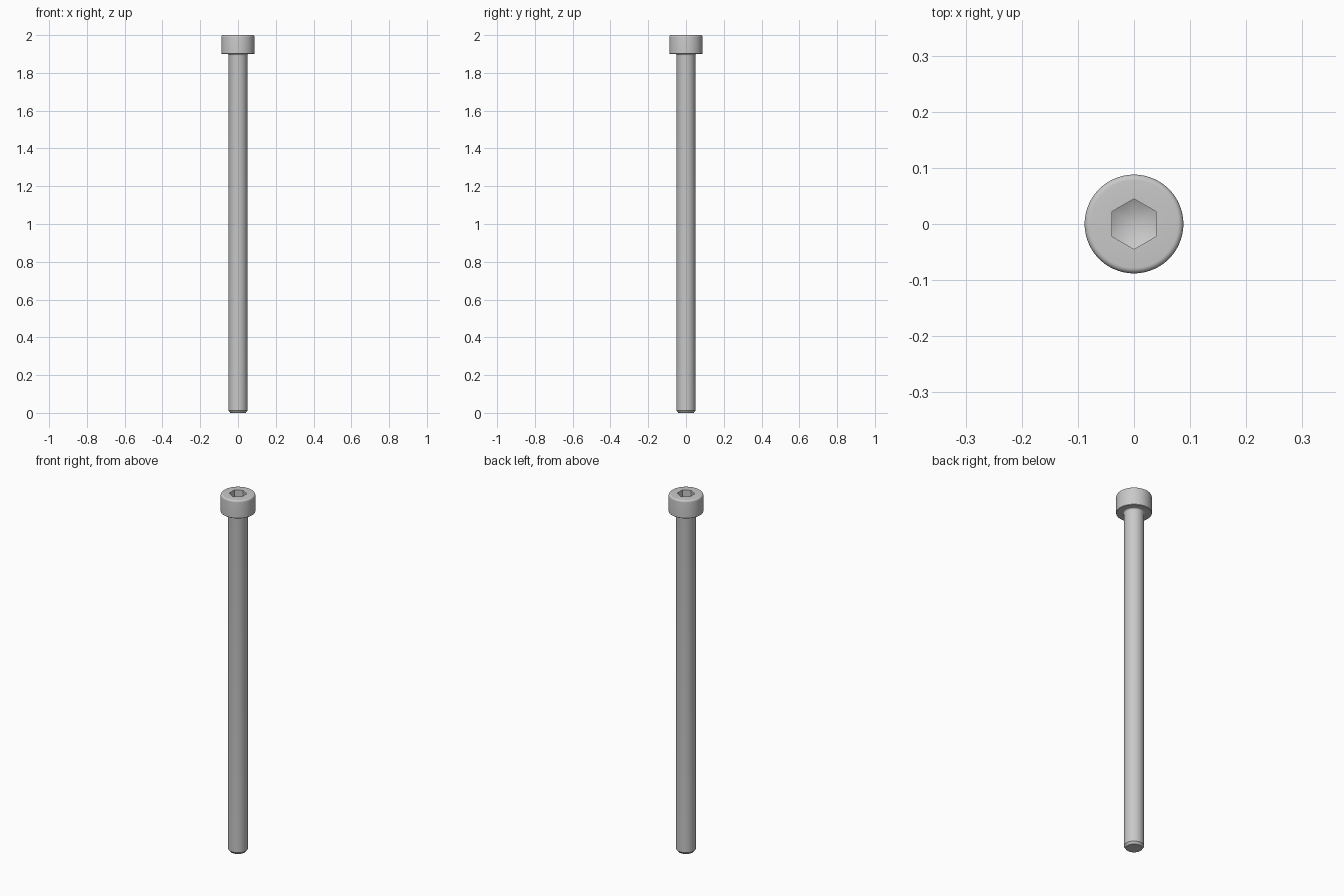
import bpy
import bmesh
from math import cos, sin, pi, radians

cube = bpy.data.objects.get("Cube")
if cube:
    bpy.data.objects.remove(cube, do_unlink=True)

SEGMENTS = 96
HEAD_R, HEAD_Z, TOP_Z = 0.088, 1.9, 2.0
SHANK_R, FLARE_R = 0.05, 0.058
APOTHEM, CONE_Z, CONE_SLOPE = 0.0388, 1.925, 0.55

steel = bpy.data.materials.new("steel grey")
steel.use_nodes = True
steel.diffuse_color = (0.58, 0.58, 0.58, 1)
steel.node_tree.nodes["Principled BSDF"].inputs["Base Color"].default_value = steel.diffuse_color


def circle(radius, z):
    """Round section at a height."""
    return lambda a: (radius * cos(a), radius * sin(a), z)


def hexagon(height):
    """Six-sided section with flats facing x; height depends on radius."""
    def point(a):
        r = APOTHEM / cos((a + pi / 6) % (pi / 3) - pi / 6)
        return r * cos(a), r * sin(a), height(r)
    return point


def loft(name, sections, start=None, end=None):
    """Skin a list of sections, closing the ends on a centre point or not at all."""
    bm = bmesh.new()
    rings = [[bm.verts.new(s(2 * pi * i / SEGMENTS)) for i in range(SEGMENTS)]
             for s in sections]
    for low, high in zip(rings, rings[1:]):
        for i in range(SEGMENTS):
            j = (i + 1) % SEGMENTS
            bm.faces.new((low[i], low[j], high[j], high[i]))
    for ring, z, flip in ((rings[0], start, True), (rings[-1], end, False)):
        if z is not None:
            tip = bm.verts.new((0, 0, z))
            for i in range(SEGMENTS):
                a, b = ring[i], ring[(i + 1) % SEGMENTS]
                bm.faces.new((b, a, tip) if flip else (a, b, tip))
    mesh = bpy.data.meshes.new(name)
    bm.to_mesh(mesh)
    bm.free()
    mesh.materials.append(steel)
    obj = bpy.data.objects.new(name, mesh)
    bpy.context.collection.objects.link(obj)
    bpy.ops.object.select_all(action="DESELECT")
    obj.select_set(True)
    bpy.context.view_layer.objects.active = obj
    bpy.ops.object.shade_smooth_by_angle(angle=radians(30))
    return obj


def arc(cx, cz, radius, a0, a1, steps=6):
    """Round sections following an arc in the profile."""
    angles = [radians(a0 + (a1 - a0) * i / steps) for i in range(steps + 1)]
    return [circle(cx + radius * cos(a), cz + radius * sin(a)) for a in angles]


# Head: flat underside, rounded top rim, hexagonal socket with a conical floor
RIM = 0.01
loft("socket_head",
     [circle(SHANK_R, HEAD_Z), circle(HEAD_R - 0.002, HEAD_Z), circle(HEAD_R, HEAD_Z + 0.002)]
     + arc(HEAD_R - RIM, TOP_Z - RIM, RIM, 0, 90)
     + [hexagon(lambda r: TOP_Z), hexagon(lambda r: CONE_Z + r * CONE_SLOPE)],
     end=CONE_Z)

# Shank: chamfered tip and a fillet flaring out under the head
FILLET = FLARE_R - SHANK_R
loft("shank",
     [circle(0.041, 0), circle(SHANK_R, 0.012)]
     + arc(FLARE_R, HEAD_Z - FILLET, FILLET, 180, 90),
     start=0)
